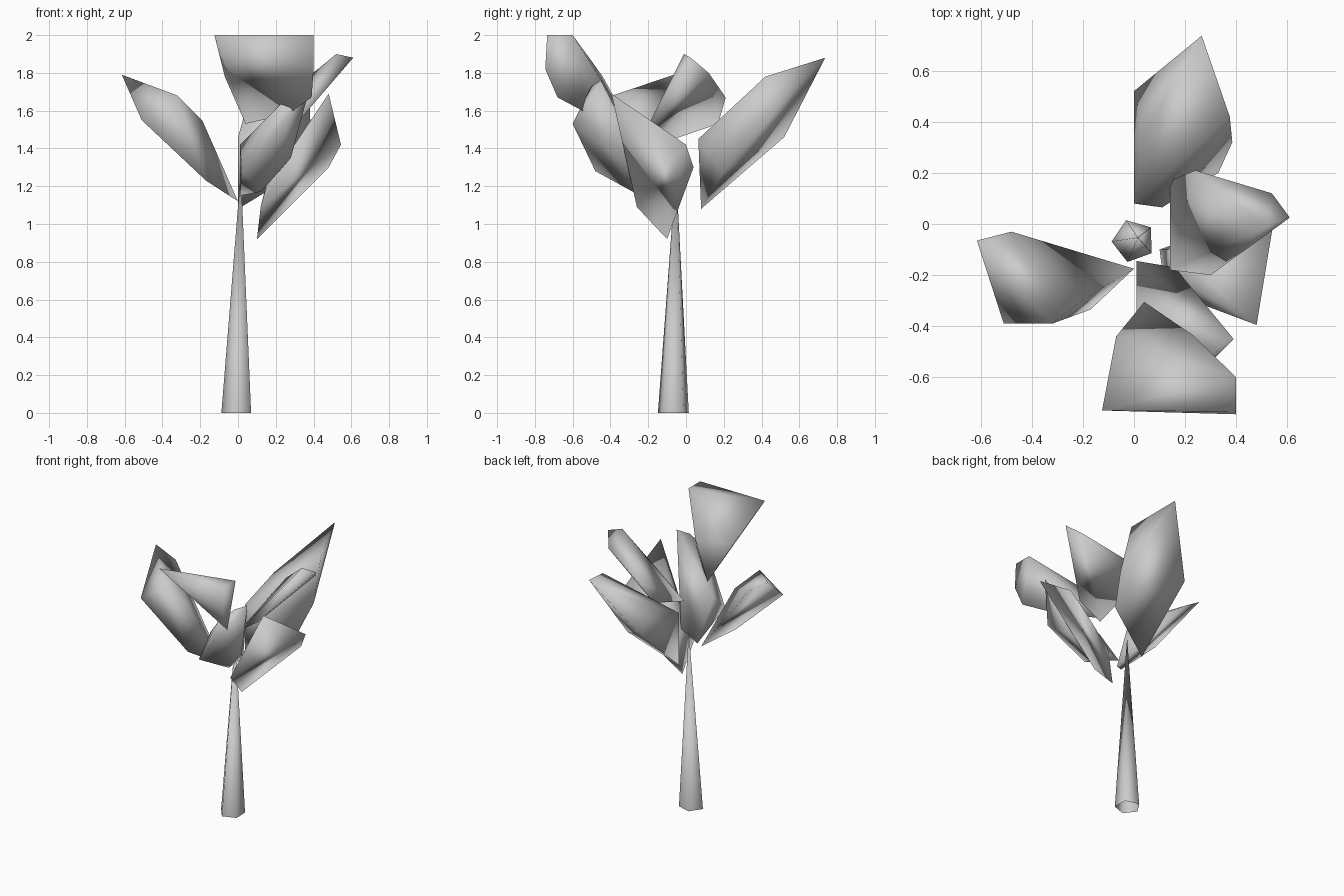
import bpy, bmesh, math


def finish(name, bm, angle=180):
    bmesh.ops.recalc_face_normals(bm, faces=bm.faces)
    mesh = bpy.data.meshes.new(name)
    bm.to_mesh(mesh)
    bm.free()
    obj = bpy.data.objects.new(name, mesh)
    bpy.context.collection.objects.link(obj)
    bpy.ops.object.select_all(action='DESELECT')
    obj.select_set(True)
    bpy.context.view_layer.objects.active = obj
    bpy.ops.object.shade_smooth_by_angle(angle=math.radians(angle))
    return obj


def leaf(name, corners):
    """Chunky smooth-shaded leaf: skin wrapped around a few corner points."""
    bm = bmesh.new()
    for c in corners:
        bm.verts.new(c)
    bmesh.ops.convex_hull(bm, input=bm.verts[:])
    loose = [v for v in bm.verts if not v.link_faces]
    bmesh.ops.delete(bm, geom=loose, context='VERTS')
    return finish(name, bm)


# Trunk: five-sided tapered spike
bm = bmesh.new()
ring = []
for i in range(5):
    a = math.radians(38 + 72 * i)
    ring.append(bm.verts.new((-0.002 + 0.086 * math.cos(a), -0.066 + 0.086 * math.sin(a), 0)))
tip = bm.verts.new((0.015, -0.053, 1.28))
for i in range(5):
    bm.faces.new((ring[i], ring[(i + 1) % 5], tip))
finish("trunk", bm)

# Leaves: stem end first, outer end last
leaf("back_leaf", [
    (0, 0.08, 1.08), (0, 0.08, 1.46), (0.11, 0.065, 1.45), (0.04, 0.36, 1.6),
    (0, 0.52, 1.46), (0.33, 0.2, 1.28), (0.385, 0.32, 1.48),
    (0.375, 0.42, 1.78), (0.265, 0.737, 1.88)])

leaf("left_leaf", [
    (0, -0.175, 1.12), (-0.17, -0.335, 1.23), (-0.19, -0.29, 1.55),
    (-0.32, -0.39, 1.68), (-0.51, -0.39, 1.55), (-0.48, -0.03, 1.70),
    (-0.615, -0.065, 1.79)])

leaf("front_top_leaf", [
    (0.04, -0.305, 1.53), (-0.07, -0.44, 1.78), (0.23, -0.435, 1.74),
    (0.27, -0.52, 1.585), (0.39, -0.68, 1.67), (0.4, -0.745, 1.82),
    (0.4, -0.735, 2.0), (0.4, -0.6, 2.0), (-0.125, -0.73, 2.0)])

leaf("right_upper_leaf", [
    (0.14, -0.18, 1.41), (0.3, -0.2, 1.52), (0.14, 0.17, 1.53),
    (0.24, 0.21, 1.67), (0.54, 0.12, 1.80), (0.52, -0.01, 1.90),
    (0.61, 0.025, 1.88)])

leaf("right_lower_leaf", [
    (0.1, -0.1, 0.92), (0.12, -0.26, 1.09), (0.14, -0.1, 1.17),
    (0.15, -0.2, 1.2), (0.48, 0.04, 1.30), (0.545, 0, 1.42),
    (0.48, -0.395, 1.69)])

leaf("front_lower_leaf", [
    (0.01, -0.145, 1.15), (0.16, -0.17, 1.21), (0.12, -0.28, 1.17),
    (0.01, -0.33, 1.42), (0.02, -0.48, 1.28), (0.28, -0.36, 1.35),
    (0.24, -0.6, 1.53), (0.22, -0.55, 1.63), (0.32, -0.5, 1.73),
    (0.39, -0.45, 1.76)])
